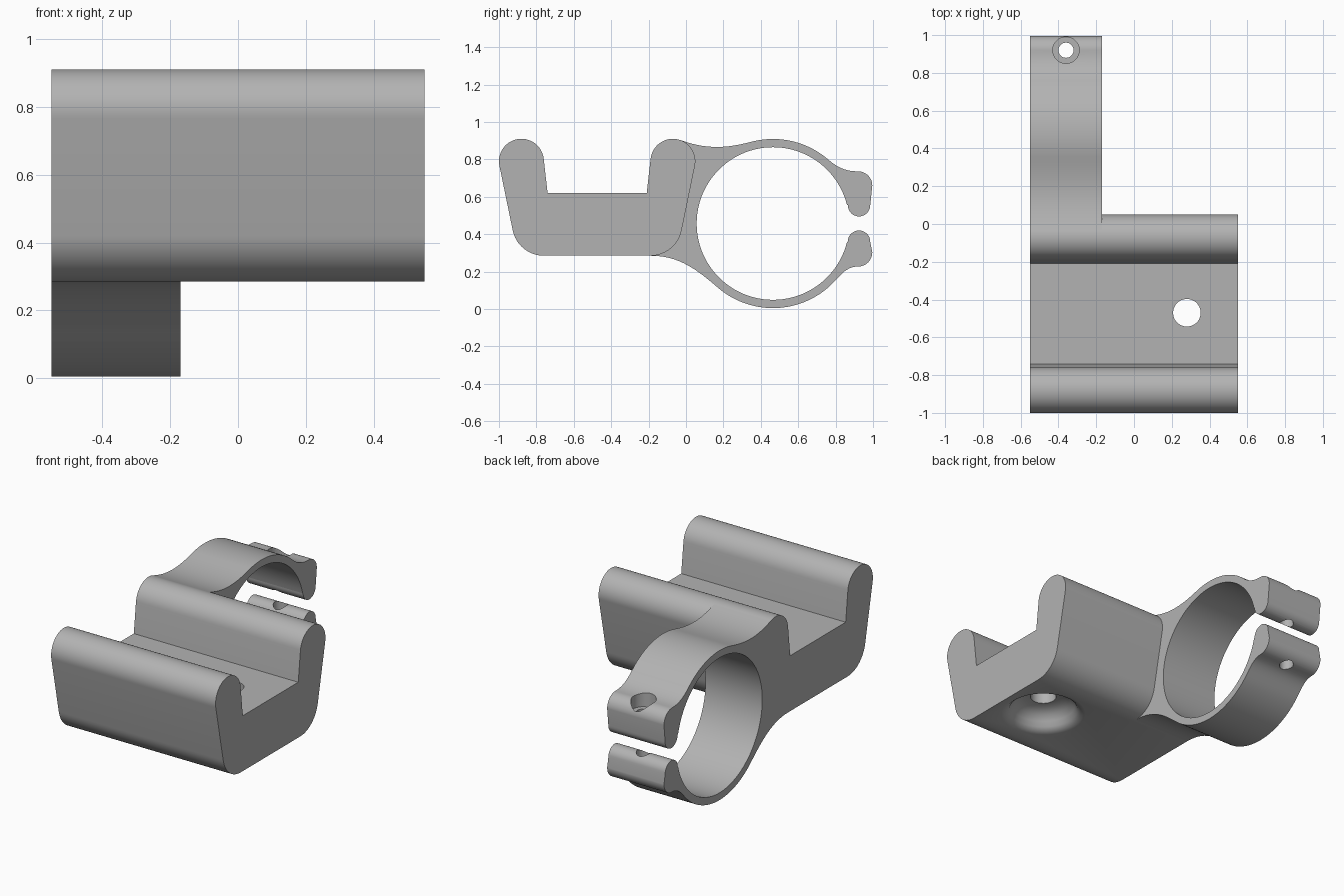
import bpy, bmesh
from math import sin, cos, radians, pi
from mathutils import Vector
from mathutils.geometry import interpolate_bezier

old = bpy.data.objects.get("Cube")
if old:
    bpy.data.objects.remove(old, do_unlink=True)

grey = bpy.data.materials.new("plain grey")
grey.use_nodes = True
grey.diffuse_color = (0.45, 0.45, 0.45, 1)
grey.node_tree.nodes["Principled BSDF"].inputs["Base Color"].default_value = grey.diffuse_color


def arc(cy, cz, r, a0, a1, n=16):
    angles = [radians(a0 + (a1 - a0) * i / n) for i in range(n + 1)]
    return [Vector((cy + r * cos(a), cz + r * sin(a))) for a in angles]


def blend(p, p_dir, q, q_dir, n=14):
    """Smooth curve between two points, leaving and arriving along the given directions."""
    p, q = Vector(p), Vector(q)
    reach = (q - p).length * 0.38
    h1 = p + Vector(p_dir).normalized() * reach
    h2 = q - Vector(q_dir).normalized() * reach
    return [Vector(v[:2]) for v in interpolate_bezier(p, h1, h2, q, n)]


def finish(name, bm):
    bmesh.ops.recalc_face_normals(bm, faces=bm.faces)
    mesh = bpy.data.meshes.new(name)
    bm.to_mesh(mesh)
    bm.free()
    obj = bpy.data.objects.new(name, mesh)
    bpy.context.collection.objects.link(obj)
    mesh.materials.append(grey)
    return obj


def extrude(name, outline, x0, x1):
    """Extrude a side outline (y, z) along x."""
    bm = bmesh.new()
    face = bm.faces.new([bm.verts.new((x0, p[0], p[1])) for p in outline])
    ext = bmesh.ops.extrude_face_region(bm, geom=[face])["geom"]
    verts = [g for g in ext if isinstance(g, bmesh.types.BMVert)]
    bmesh.ops.translate(bm, verts=verts, vec=(x1 - x0, 0, 0))
    bmesh.ops.remove_doubles(bm, verts=bm.verts, dist=1e-5)
    return finish(name, bm)


def bore(target, x, y, profile):
    """Cut a turned hole, profile in (radius, z), out of the target."""
    bm = bmesh.new()
    verts = [bm.verts.new((x + r, y, z)) for r, z in profile]
    edges = [bm.edges.new(pair) for pair in zip(verts, verts[1:])]
    bmesh.ops.spin(bm, geom=verts + edges, cent=(x, y, 0), axis=(0, 0, 1),
                   angle=2 * pi, steps=48)
    bmesh.ops.remove_doubles(bm, verts=bm.verts, dist=1e-5)
    cutter = finish("hole_cutter", bm)
    cutter.hide_render = True
    mod = target.modifiers.new("hole", 'BOOLEAN')
    mod.operation, mod.solver, mod.object = 'DIFFERENCE', 'EXACT', cutter
    bpy.context.view_layer.objects.active = target
    bpy.ops.object.modifier_apply(modifier=mod.name)
    bpy.data.objects.remove(cutter, do_unlink=True)


# Cradle: U-shaped trough, symmetric about its middle
MID = -0.475
back = arc(-0.19, 0.455, 0.17, -90, -11.5) + arc(-0.07, 0.79, 0.12, -11.5, 70)
half = back + arc(-0.07, 0.79, 0.12, 70, 173)[1:] + [Vector((-0.21, 0.62))]
mirrored = [Vector((2 * MID - p.x, p.y)) for p in reversed(half)]
cradle = extrude("cradle", half + mirrored, -0.55, 0.55)

# Screw hole with a rounded recess underneath
recess = [(0.24, 0.2), (0.24, 0.285), (0.215, 0.293), (0.195, 0.31), (0.18, 0.338),
          (0.155, 0.368), (0.115, 0.39), (0.073, 0.395)]
bore(cradle, 0.28, -0.47, [(0, 0.2)] + recess + [(0.073, 0.8), (0, 0.8)])

# Split ring clamp with its web growing out of the cradle back
CY, CZ, R_IN, R_OUT = 0.465, 0.457, 0.408, 0.452
top = arc(CY, CZ, R_OUT, 104.7, 49, 28)
bottom = arc(CY, CZ, R_OUT, -49, -130.7, 36)
outline = blend(back[-1], (0.94, -0.34), top[0], (0.967, 0.254)) + top
outline += blend(top[-1], (0.755, -0.656), (0.92, 0.736), (1, 0))
outline += arc(0.92, 0.66, 0.076, 90, 0)
outline += arc(0.925, 0.555, 0.06, 0, -180)
outline += arc(CY, CZ, R_IN, 14, 346, 96)
outline += arc(0.925, 0.36, 0.06, 180, 0)
outline += arc(0.92, 0.303, 0.076, 0, -90)
outline += blend((0.92, 0.227), (-1, 0), bottom[0], (-0.755, -0.656)) + bottom
outline += blend(bottom[-1], (-0.758, 0.652), back[0], (-1, 0)) + back
# Drop repeated joints
outline = [p for i, p in enumerate(outline) if (p - outline[i - 1]).length > 1e-4]
clamp = extrude("ring_clamp", outline, -0.55, -0.17)

# Clamp screw hole, counterbored in the upper lug
bore(clamp, -0.36, 0.92, [(0, -0.1), (0.04, -0.1), (0.04, 0.66), (0.07, 0.66),
                          (0.07, 1), (0, 1)])

# Smooth curved walls, keep sharp edges
for obj in (cradle, clamp):
    bpy.ops.object.select_all(action='DESELECT')
    obj.select_set(True)
    bpy.context.view_layer.objects.active = obj
    bpy.ops.object.shade_smooth_by_angle(angle=radians(32))
